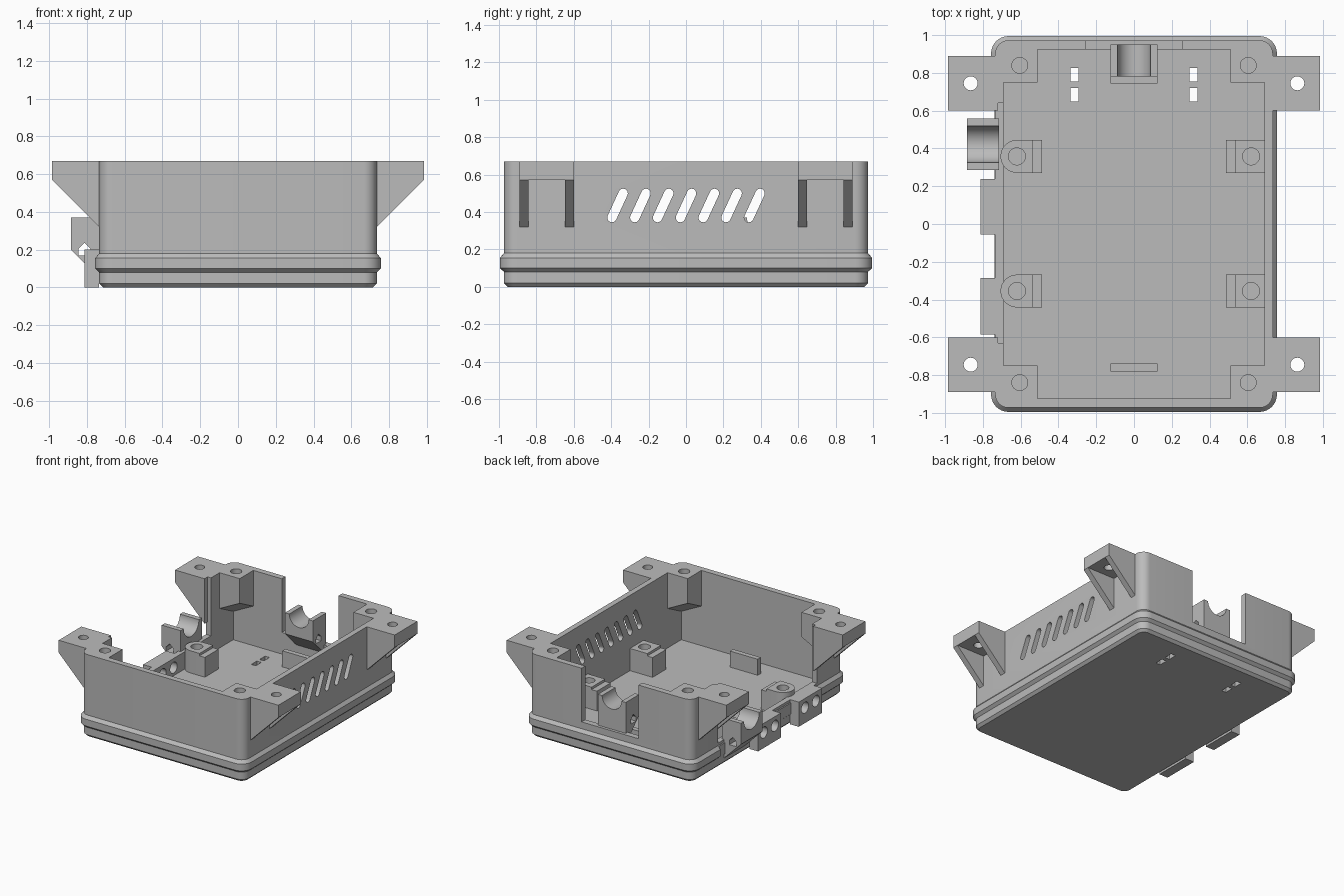
import bpy, bmesh, math
from mathutils import Vector, Matrix

if "Cube" in bpy.data.objects:
    bpy.data.objects.remove(bpy.data.objects["Cube"])

grey = bpy.data.materials.new("grey plastic")
grey.diffuse_color = (0.5, 0.5, 0.5, 1)
grey.use_nodes = True
grey.node_tree.nodes["Principled BSDF"].inputs["Base Color"].default_value = grey.diffuse_color


def finish(name, bm):
    bmesh.ops.recalc_face_normals(bm, faces=bm.faces)
    me = bpy.data.meshes.new(name)
    bm.to_mesh(me)
    bm.free()
    me.materials.append(grey)
    ob = bpy.data.objects.new(name, me)
    bpy.context.collection.objects.link(ob)
    return ob


def loft(name, rings):
    bm = bmesh.new()
    loops = [[bm.verts.new(p) for p in r] for r in rings]
    n = len(loops[0])
    for a, b in zip(loops, loops[1:]):
        for i in range(n):
            bm.faces.new((a[i], a[(i + 1) % n], b[(i + 1) % n], b[i]))
    bm.faces.new(loops[0])
    bm.faces.new(loops[-1])
    return finish(name, bm)


def prism(name, pts, axis, lo, hi):
    """Extrude a 2D outline along an axis; outline uses the other two axes in order."""
    def put(p, t):
        q = list(p)
        q.insert(axis, t)
        return q
    return loft(name, [[put(p, t) for p in pts] for t in (lo, hi)])


def box(name, x0, x1, y0, y1, z0, z1):
    return prism(name, [(x0, y0), (x1, y0), (x1, y1), (x0, y1)], 2, z0, z1)


def circle(cx, cy, r, n=32):
    return [(cx + r * math.cos(2 * math.pi * i / n), cy + r * math.sin(2 * math.pi * i / n))
            for i in range(n)]


def select(ob):
    bpy.ops.object.select_all(action='DESELECT')
    ob.select_set(True)
    bpy.context.view_layer.objects.active = ob


def cut(ob, *cutters):
    select(ob)
    for c in cutters:
        m = ob.modifiers.new("cut", 'BOOLEAN')
        m.operation, m.solver, m.object = 'DIFFERENCE', 'EXACT', c
        bpy.ops.object.modifier_apply(modifier=m.name)
        bpy.data.objects.remove(c)
    return ob


def smooth(ob):
    select(ob)
    bpy.ops.object.shade_smooth_by_angle(angle=math.radians(25))


def round_rect(hx, hy, r, z, n=8):
    pts = []
    for k, (sx, sy) in enumerate([(1, 1), (-1, 1), (-1, -1), (1, -1)]):
        for i in range(n + 1):
            a = math.pi / 2 * (k + i / n)
            pts.append((sx * (hx - r) + r * math.cos(a), sy * (hy - r) + r * math.sin(a), z))
    return pts


# Tray shell with a bevelled foot and a raised band
profile = [(-0.02, 0), (0, 0.02), (0, 0.08), (0.022, 0.1), (0.022, 0.155), (0, 0.18), (0, 0.67)]
shell = loft("tray_shell", [round_rect(0.735 + o, 0.973 + o, 0.07 + o, z) for o, z in profile])
cut(shell,
    box("c", -0.69, 0.69, -0.925, 0.925, 0.06, 1),
    box("c", -0.255, 0.255, 0.9, 1.1, 0.235, 1),       # rear opening
    box("c", -0.9, -0.68, -0.63, 0.64, 0.2, 1),        # side opening
    box("c", -0.9, -0.74, -0.63, 0.64, 0.05, 0.3))     # band gap

# Slanted vents in the right wall
for i in range(7):
    c = -0.366 + 0.122 * i
    tilt = math.atan2(0.13, 0.06)
    pts = []
    for end, start in ((1, tilt - math.pi / 2), (-1, tilt + math.pi / 2)):
        for j in range(9):
            a = start + math.pi * j / 8
            pts.append((c + end * 0.03 + 0.025 * math.cos(a),
                        0.435 + end * 0.065 + 0.025 * math.sin(a)))
    cut(shell, prism("c", pts, 0, 0.6, 0.9))

# Tie slots through the floor
for x in (-0.315, 0.315):
    for y in (0.79, 0.685):
        cut(shell, box("c", x - 0.02, x + 0.02, y - 0.035, y + 0.035, -0.1, 0.2))

# Corner screw posts and mounting ears
for sx in (-1, 1):
    for sy in (-1, 1):
        corners = [(0.51, 0.75, 0.47), (0.7, 0.75, 0.375), (0.7, 0.935, 0.28), (0.51, 0.935, 0.375)]
        post = loft("corner_post", [[(sx * x, sy * y, z) for x, y, z in corners],
                                    [(sx * x, sy * y, 0.67) for x, y, z in corners]])
        cut(post, prism("c", circle(sx * 0.605, sy * 0.84, 0.042), 2, 0.47, 0.8))
        smooth(post)

        xs = sorted((sx * 0.72, sx * 0.985))
        ys = sorted((sy * 0.6, sy * 0.89))
        ear = box("mounting_ear", *xs, *ys, 0.57, 0.67)
        cut(ear, prism("c", circle(sx * 0.865, sy * 0.745, 0.037), 2, 0.5, 0.8))
        smooth(ear)
        for a, b in ((0.6, 0.647), (0.843, 0.89)):
            prism("ear_gusset", [(sx * 0.72, 0.57), (sx * 0.985, 0.57), (sx * 0.72, 0.305)],
                  1, *sorted((sy * a, sy * b)))

# Board standoffs with a lower inner step
for sx in (-1, 1):
    for y in (-0.355, 0.358):
        hole = circle(sx * 0.62, y, 0.045)
        if sx < 0:
            outline = [(-0.535, y - 0.087), (-0.535, y + 0.087)]
            outline += [(-0.62 + 0.087 * math.cos(t), y + 0.087 * math.sin(t))
                        for t in [math.pi / 2 + math.pi * i / 16 for i in range(17)]]
        else:
            outline = [(0.535, y - 0.087), (0.7, y - 0.087), (0.7, y + 0.087), (0.535, y + 0.087)]
        s = prism("standoff", outline, 2, 0.05, 0.24)
        cut(s, prism("c", hole, 2, 0.1, 0.5))
        smooth(s)
        box("standoff_step", *sorted((sx * 0.487, sx * 0.535)), y - 0.087, y + 0.087, 0.05, 0.22)

# Floor ribs
for y in (-0.76, 0.765):
    box("floor_rib", -0.125, 0.125, y - 0.02, y + 0.02, 0.05, 0.19)

# Side port blocks, each with two round holes through the wall
for y0, y1 in ((-0.585, -0.285), (-0.055, 0.237)):
    mid = (y0 + y1) / 2
    block = box("port_block", -0.812, -0.735, y0, y1, 0, 0.2)
    for y in (mid - 0.07, mid + 0.07):
        for ob in (block, shell):
            cut(ob, prism("c", circle(y, 0.125, 0.045), 0, -0.9, -0.65))
    smooth(block)
smooth(shell)


# Cable saddles: half-round cradle, 45 degree underside, tie hole
def saddle(name, half, r, top, matrix):
    z = top - 0.17
    s = prism(name, [(0, top), (-0.17, top), (-0.17, z), (0, z - 0.17)], 1, -half, half)
    tie = [(-0.13, z - 0.03), (-0.065, z - 0.03), (-0.065, z + 0.005),
           (-0.0975, z + 0.037), (-0.13, z + 0.005)]
    cut(s, prism("c", circle(0, top, r, 48), 0, -0.3, 0.1), prism("c", tie, 1, -0.3, 0.3))
    s.data.transform(matrix)
    smooth(s)


saddle("side_cable_saddle", 0.137, 0.097, 0.37, Matrix.Translation((-0.715, 0.423, 0)))
saddle("rear_cable_saddle", 0.125, 0.087, 0.485,
       Matrix.Translation((0, 0.95, 0)) @ Matrix.Rotation(math.pi / 2, 4, 'Z'))
